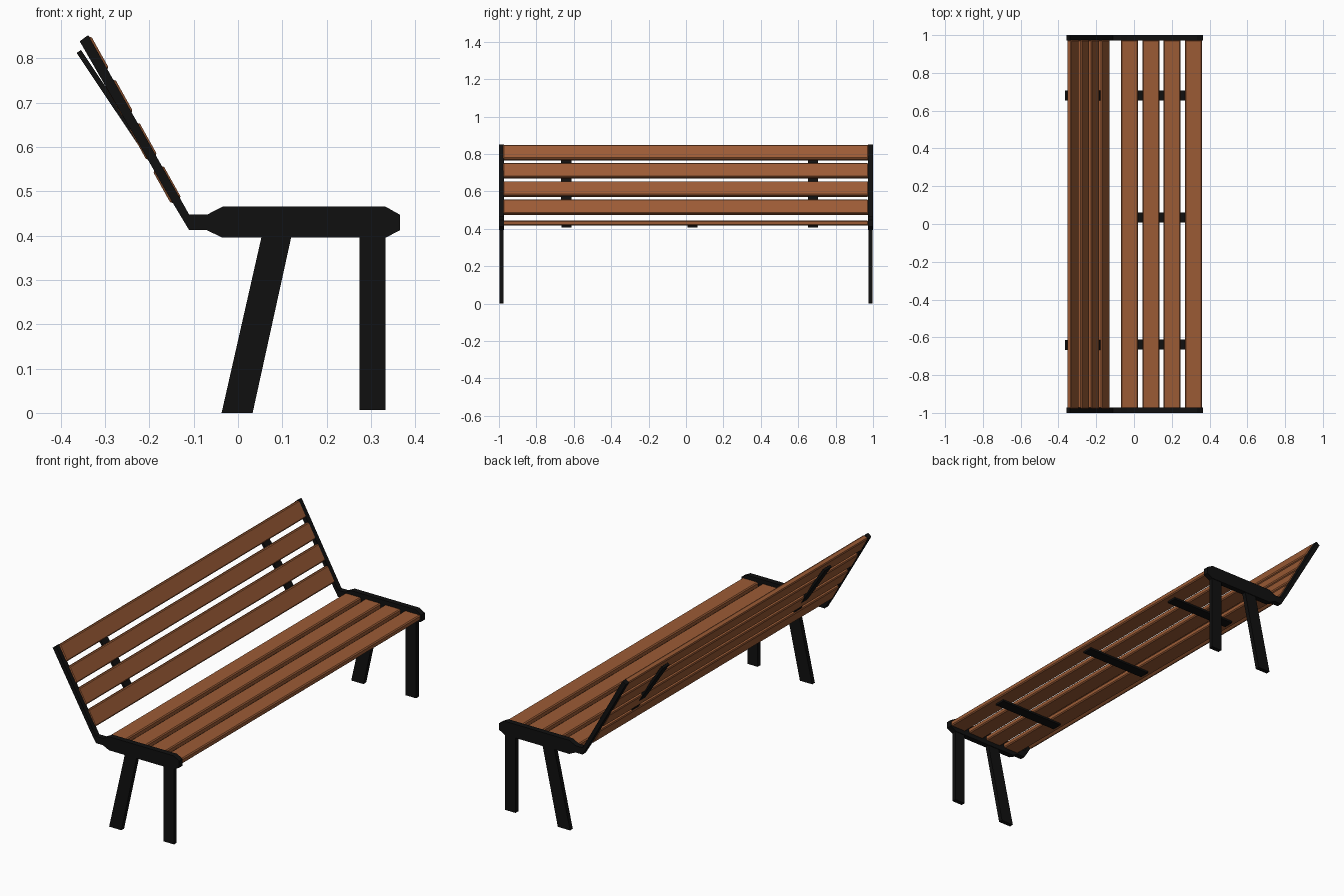
import bpy
import bmesh
from mathutils import Vector

cube = bpy.data.objects.get("Cube")
if cube:
    bpy.data.objects.remove(cube, do_unlink=True)


def make_material(name, color):
    mat = bpy.data.materials.new(name)
    mat.use_nodes = True
    mat.diffuse_color = color
    mat.node_tree.nodes["Principled BSDF"].inputs["Base Color"].default_value = color
    return mat


WOOD = make_material("brown wood", (0.33, 0.105, 0.036, 1))
METAL = make_material("black metal", (0.005, 0.005, 0.005, 1))


def extrude_profile(name, profile, y0, y1, mat, bevel=0):
    """Extrude a side profile of (x, z) points along y."""
    bm = bmesh.new()
    face = bm.faces.new([bm.verts.new((x, y0, z)) for x, z in profile])
    moved = bmesh.ops.extrude_face_region(bm, geom=[face])["geom"]
    verts = [v for v in moved if isinstance(v, bmesh.types.BMVert)]
    bmesh.ops.translate(bm, vec=(0, y1 - y0, 0), verts=verts)
    bmesh.ops.recalc_face_normals(bm, faces=bm.faces)
    mesh = bpy.data.meshes.new(name)
    bm.to_mesh(mesh)
    bm.free()
    mesh.materials.append(mat)
    obj = bpy.data.objects.new(name, mesh)
    bpy.context.collection.objects.link(obj)
    if bevel:
        mod = obj.modifiers.new("Bevel", "BEVEL")
        mod.width = bevel
        mod.segments = 1
    return obj


def bar_profile(center, along, width, thickness):
    """Rectangle around a centre, with its width along a direction."""
    c, d = Vector(center), Vector(along).normalized()
    n = Vector((d.y, -d.x))
    corners = ((-1, -1), (1, -1), (1, 1), (-1, 1))
    return [c + d * (a * width / 2) + n * (b * thickness / 2) for a, b in corners]


# Seat slats
for i in range(4):
    extrude_profile(f"seat_slat_{i + 1}",
                    bar_profile((-0.024 + i * 0.113, 0.431), (1, 0), 0.09, 0.027),
                    -0.978, 0.975, WOOD, 0.005)

# Reclined back slats
lowest, highest = Vector((-0.16, 0.515)), Vector((-0.323, 0.807))
recline = highest - lowest
for i in range(4):
    extrude_profile(f"back_slat_{i + 1}",
                    bar_profile(lowest.lerp(highest, i / 3), recline, 0.086, 0.027),
                    -0.978, 0.975, WOOD, 0.005)

# End frames: armless seat rail cranked up into the back rail, and two legs
rail = [(-0.11, 0.412), (-0.07, 0.412), (-0.035, 0.395), (0.333, 0.395),
        (0.365, 0.412), (0.365, 0.447), (0.333, 0.465), (-0.035, 0.465),
        (-0.07, 0.447), (-0.11, 0.447), (-0.338, 0.852), (-0.357, 0.838),
        (-0.148, 0.475)]
front_leg = [(0.274, 0.007), (0.333, 0.007), (0.333, 0.41), (0.274, 0.41)]
rear_leg = [(-0.037, 0), (0.033, 0), (0.123, 0.41), (0.056, 0.41)]
for side, y in (("right", -0.986), ("left", 0.986)):
    extrude_profile(f"{side}_end_rail", rail, y - 0.014, y + 0.014, METAL)
    extrude_profile(f"{side}_front_leg", front_leg, y - 0.011, y + 0.011, METAL)
    extrude_profile(f"{side}_rear_leg", rear_leg, y - 0.011, y + 0.011, METAL)

# Flat straps under the seat
for side, y in (("right", -0.638), ("middle", 0.034), ("left", 0.68)):
    extrude_profile(f"{side}_seat_strap",
                    bar_profile((0.145, 0.4135), (1, 0), 0.37, 0.011),
                    y - 0.027, y + 0.027, METAL)

# Slightly steeper straps behind the back
top, bottom = Vector((-0.359, 0.815)), Vector((-0.173, 0.537))
for side, y in (("right", -0.64), ("left", 0.68)):
    extrude_profile(f"{side}_back_strap",
                    bar_profile((top + bottom) / 2, top - bottom,
                                (top - bottom).length, 0.012),
                    y - 0.027, y + 0.027, METAL)
